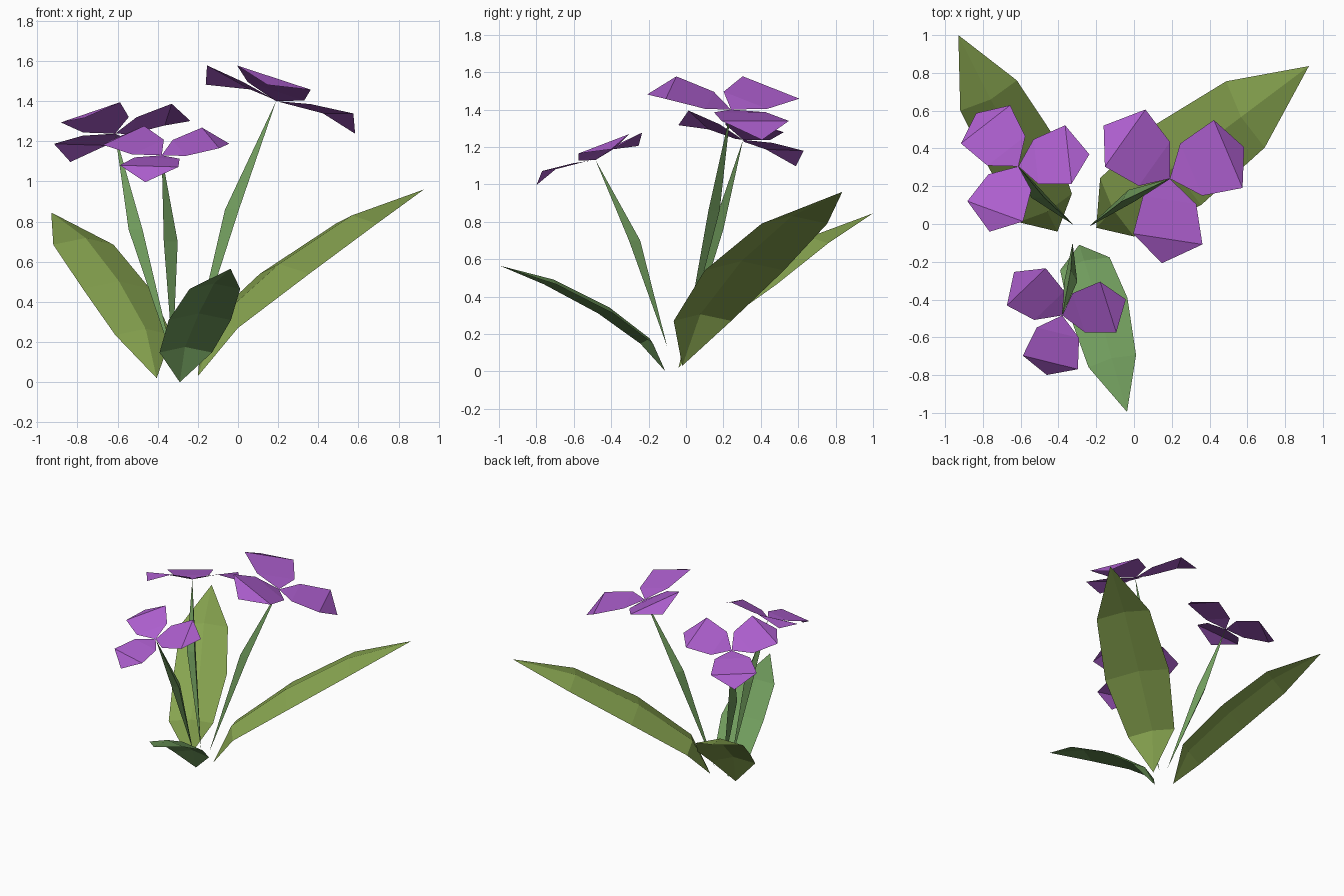
import bpy, math
from mathutils import Vector, Matrix

if "Cube" in bpy.data.objects:
    bpy.data.objects.remove(bpy.data.objects["Cube"])


def material(name, rgb):
    m = bpy.data.materials.new(name)
    m.diffuse_color = (*rgb, 1)
    m.use_nodes = True
    m.node_tree.nodes["Principled BSDF"].inputs["Base Color"].default_value = m.diffuse_color
    return m


PURPLE = material("petal purple", (0.413, 0.112, 0.610))
OLIVE = material("olive leaf green", (0.245, 0.375, 0.080))
GREEN = material("stem green", (0.165, 0.335, 0.110))


def add(name, verts, faces, mat):
    mesh = bpy.data.meshes.new(name)
    mesh.from_pydata([tuple(v) for v in verts], [], faces)
    mesh.materials.append(mat)
    mesh.update()
    ob = bpy.data.objects.new(name, mesh)
    bpy.context.collection.objects.link(ob)
    return ob


# Leaf: a spine of five points, widened at the three middle ones, with a raised midrib
def leaf(name, spine, halves, cross, mat):
    pts = [Vector(p) for p in spine]
    cross = Vector((*cross, 0)).normalized()
    up = cross.cross(pts[4] - pts[0]).normalized()
    if up.z < 0:
        up = -up
    verts = [pts[0]]
    for p, h in zip(pts[1:4], halves):
        verts += [p - cross * h, p + up * 0.24 * h, p + cross * h]
    verts.append(pts[4])
    faces = [(0, 2, 1), (0, 3, 2)]
    for i in (1, 4):
        faces += [(i, i + 1, i + 4, i + 3), (i + 1, i + 2, i + 5, i + 4)]
    faces += [(7, 8, 10), (8, 9, 10)]
    add(name, verts, faces, mat)


leaf("right_leaf", [(-0.20, -0.02, 0.03), (-0.09, 0.088, 0.27), (0.232, 0.312, 0.54),
                    (0.59, 0.58, 0.79), (0.926, 0.836, 0.96)],
     (0.178, 0.245, 0.203), (0.50, -0.86), OLIVE)
leaf("left_leaf", [(-0.405, -0.04, 0.02), (-0.47, 0.085, 0.235), (-0.605, 0.395, 0.465),
                   (-0.77, 0.68, 0.685), (-0.93, 1.0, 0.845)],
     (0.16, 0.19, 0.17), (0.88, 0.47), OLIVE)
leaf("front_leaf", [(-0.29, -0.11, 0.0), (-0.26, -0.21, 0.148), (-0.19, -0.43, 0.31),
                    (-0.115, -0.726, 0.465), (-0.037, -0.995, 0.565)],
     (0.135, 0.16, 0.13), (0.97, 0.25), GREEN)


# Stem: three-sided spindle, pointed at both ends and bent at the middle
def stem(name, base, mid, top):
    ring = [Vector(mid) + 0.04 * Vector((math.cos(a), math.sin(a), 0))
            for a in (math.radians(90 + 120 * i) for i in range(3))]
    faces = []
    for i in range(3):
        j = (i + 1) % 3
        faces += [(0, 1 + j, 1 + i), (4, 1 + i, 1 + j)]
    add(name, [Vector(base), *ring, Vector(top)], faces, GREEN)


# Petal outline: (along, across, lift), cupped with the tip bent down
PETAL = [(0, 0, 0), (0.12, -0.15, 0.03), (0.335, -0.195, 0.062),
         (0.457, 0, 0), (0.335, 0.195, 0.062), (0.12, 0.15, 0.03)]


# Flower: three petals spaced evenly around a tilted axis
def flower(name, centre, normal, tip, scale):
    c, n = Vector(centre), Vector(normal).normalized()
    t = Vector(tip)
    t = (t - n * t.dot(n)).normalized()
    verts, faces = [], []
    for i in range(3):
        d = Matrix.Rotation(math.radians(120 * i), 3, n) @ t
        s = n.cross(d)
        verts += [c + scale * (d * a + s * b + n * h) for a, b, h in PETAL]
        faces += [tuple(6 * i + k for k in f)
                  for f in ((0, 1, 5), (1, 2, 4, 5), (2, 3, 4))]
    add(name, verts, faces, PURPLE)


PLANTS = [  # name, base, bend, flower centre, flower axis, one petal direction, scale
    ("right", (-0.24, -0.015, 0.10), (-0.03, 0.14, 0.86), (0.19, 0.24, 1.40),
     (0.328, 0.137, 0.935), (-0.343, 0.275, 0.08), 1.0),
    ("left", (-0.32, -0.005, 0.10), (-0.51, 0.16, 0.76), (-0.612, 0.305, 1.238),
     (-0.207, 0.302, 0.93), (-0.226, 0.286, -0.143), 0.845),
    ("front", (-0.325, -0.10, 0.13), (-0.335, -0.285, 0.70), (-0.38, -0.484, 1.13),
     (-0.065, -0.375, 0.925), (-0.08, -0.31, -0.125), 0.77),
]
for name, base, bend, centre, axis, tip, scale in PLANTS:
    stem(name + "_stem", base, bend, centre)
    flower(name + "_flower", centre, axis, tip, scale)
